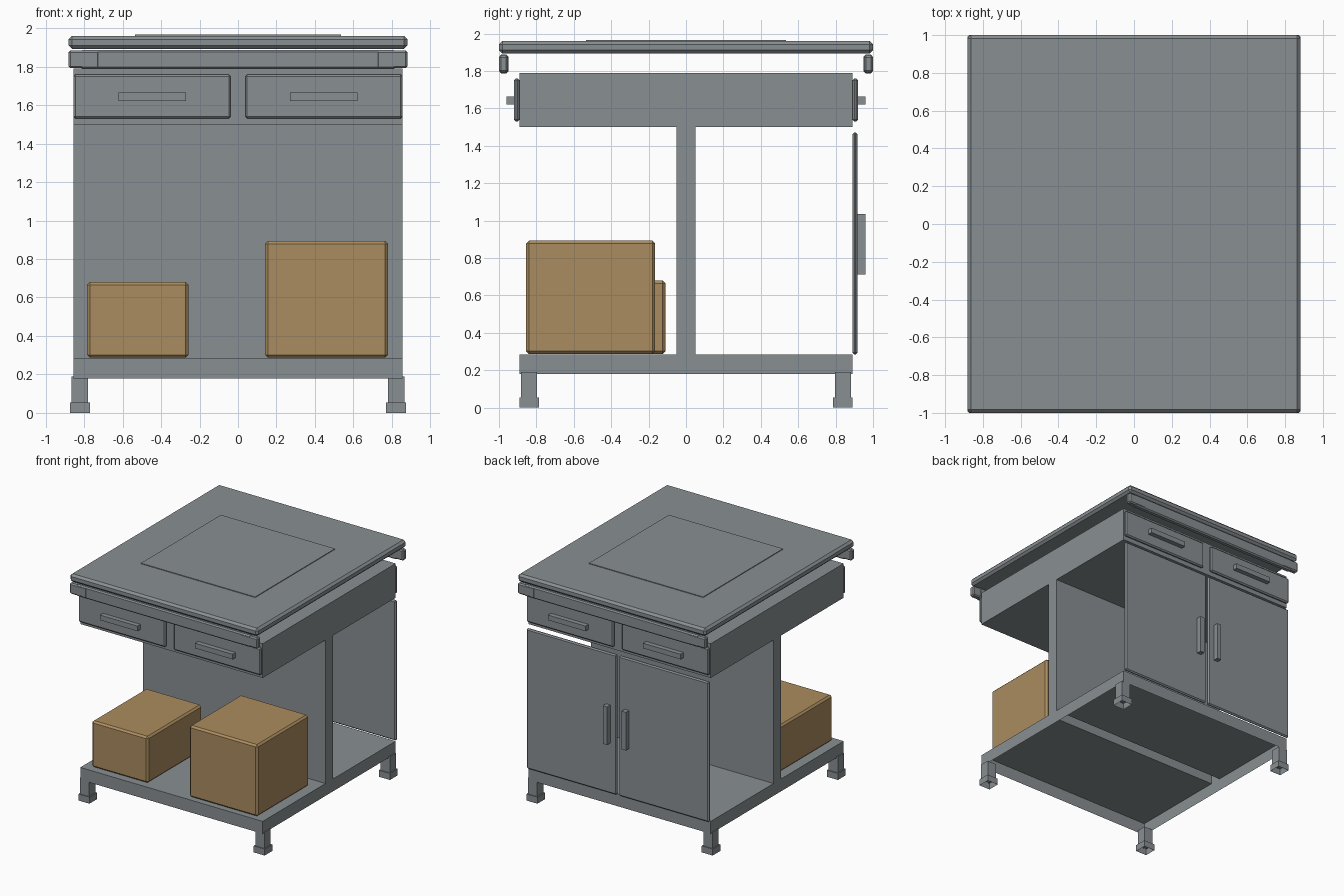
import bpy, bmesh

if "Cube" in bpy.data.objects:
    bpy.data.objects.remove(bpy.data.objects["Cube"])


def material(name, rgb):
    m = bpy.data.materials.new(name)
    m.diffuse_color = (*rgb, 1)
    m.use_nodes = True
    m.node_tree.nodes["Principled BSDF"].inputs["Base Color"].default_value = m.diffuse_color
    return m


GREY = material("grey_paint", (0.25, 0.275, 0.29))
BROWN = material("cardboard_brown", (0.41, 0.265, 0.115))


def finish(bm, name, mat):
    mesh = bpy.data.meshes.new(name)
    bm.to_mesh(mesh)
    bm.free()
    mesh.materials.append(mat)
    obj = bpy.data.objects.new(name, mesh)
    bpy.context.collection.objects.link(obj)
    return obj


def box(name, xr, yr, zr, bevel=0.0, mat=GREY, open_bottom=False):
    """Box from axis ranges, with chamfered edges or an open underside."""
    bm = bmesh.new()
    bmesh.ops.create_cube(bm, size=1)
    ranges = [sorted(r) for r in (xr, yr, zr)]
    for v in bm.verts:
        v.co = [(lo + hi) / 2 + c * (hi - lo) for c, (lo, hi) in zip(v.co, ranges)]
    bm.normal_update()
    if open_bottom:
        bmesh.ops.delete(bm, geom=[f for f in bm.faces if f.normal.z < -0.5],
                         context='FACES_ONLY')
    if bevel:
        bmesh.ops.bevel(bm, geom=bm.edges[:], offset=bevel, segments=1,
                        profile=0.5, affect='EDGES')
    return finish(bm, name, mat)


# Body: I-shaped side profile (y, z) swept across the width, hollow underneath
half = [(0.89, 0.18), (0.89, 0.285), (0.05, 0.285), (0.05, 1.50), (0.89, 1.50), (0.89, 1.79)]
profile = half + [(-y, z) for y, z in reversed(half)]
bm = bmesh.new()
left, right = ([bm.verts.new((x, y, z)) for y, z in profile] for x in (-0.855, 0.855))
bm.faces.new(left)
bm.faces.new(right)
for i in range(len(profile) - 1):
    bm.faces.new((left[i], left[i + 1], right[i + 1], right[i]))
bmesh.ops.recalc_face_normals(bm, faces=bm.faces[:])
finish(bm, "body_frame", GREY)

# Table top with a thin raised plate
box("table_top", (-0.882, 0.882), (-1, 1), (1.893, 1.96), 0.018)
box("top_plate", (-0.535, 0.535), (-0.535, 0.535), (1.957, 1.966))

for s, side in ((-1, "front"), (1, "back")):
    # Rail below the top, with slimmer end pieces
    box(side + "_rail", (-0.82, 0.82), (s * 0.95, s * 0.998), (1.787, 1.887), 0.01)
    for t, end in ((-1, "left"), (1, "right")):
        tag = side + "_" + end
        box(tag + "_rail_end", (t * 0.72, t * 0.882), (s * 0.952, s * 1.0), (1.792, 1.883), 0.01)
        # Drawers and handles
        box(tag + "_drawer", (t * 0.038, t * 0.855), (s * 0.89, s * 0.92), (1.53, 1.76), 0.01)
        box(tag + "_drawer_handle", (t * 0.27, t * 0.622), (s * 0.915, s * 0.96), (1.622, 1.665))
        # Feet
        box(tag + "_leg", (t * 0.78, t * 0.865), (s * 0.797, s * 0.882), (0.05, 0.19),
            open_bottom=True)
        box(tag + "_foot", (t * 0.77, t * 0.873), (s * 0.787, s * 0.89), (0, 0.055),
            open_bottom=True)

# Cupboard doors at the back
for t, end in ((-1, "left"), (1, "right")):
    box(end + "_door", (t * 0.01, t * 0.855), (0.89, 0.917), (0.285, 1.472), 0.01)
    box(end + "_door_handle", (t * 0.068, t * 0.108), (0.912, 0.96), (0.712, 1.035))

# Cardboard boxes on the front shelf
box("small_carton", (-0.785, -0.257), (-0.84, -0.11), (0.287, 0.68), 0.015, BROWN)
box("large_carton", (0.14, 0.78), (-0.855, -0.165), (0.287, 0.893), 0.015, BROWN)
